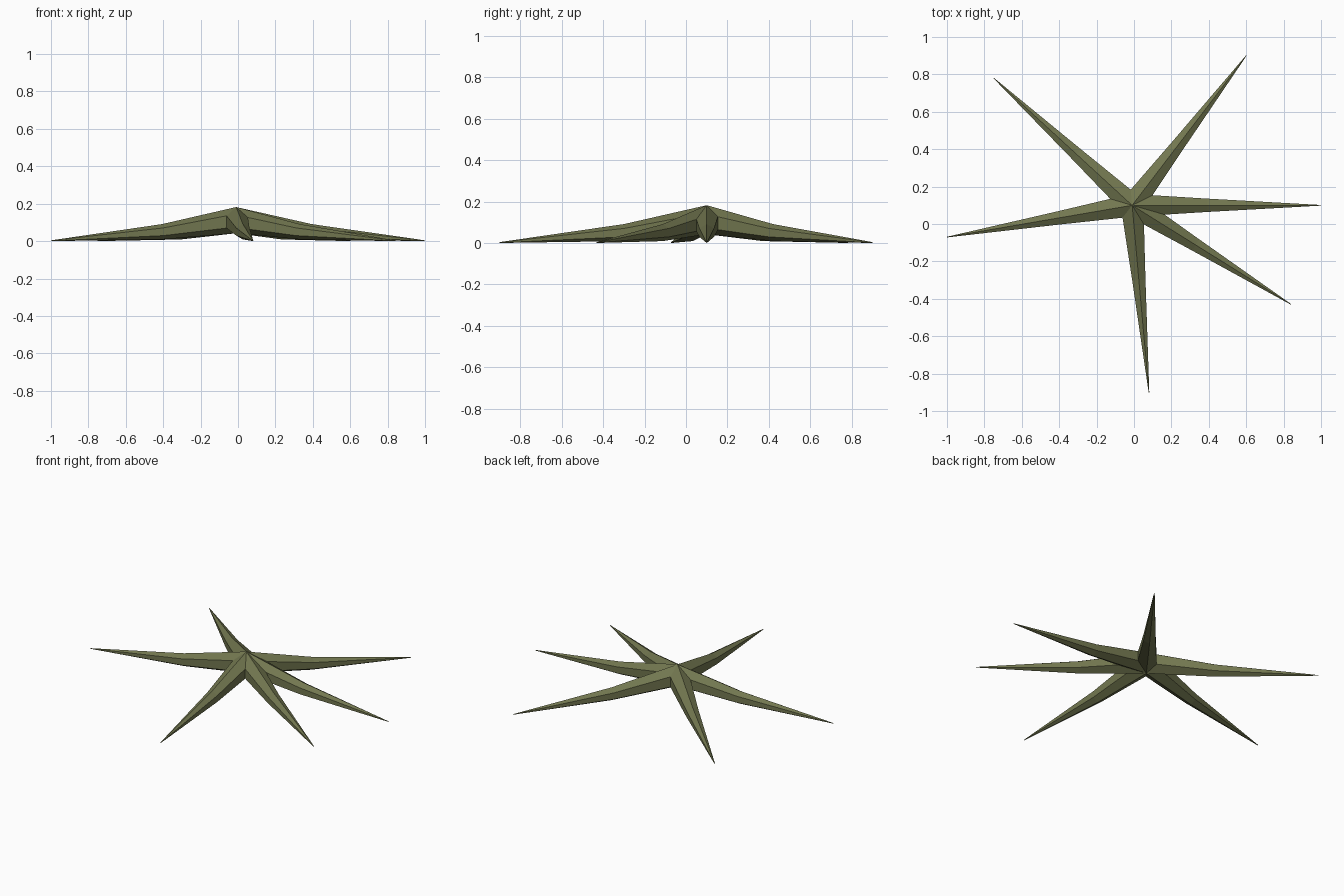
import bpy, bmesh, math

if "Cube" in bpy.data.objects:
    bpy.data.objects.remove(bpy.data.objects["Cube"])

# One dull olive colour for the whole star
mat = bpy.data.materials.new("olive")
mat.diffuse_color = (0.17, 0.185, 0.08, 1)
mat.use_nodes = True
mat.node_tree.nodes["Principled BSDF"].inputs["Base Color"].default_value = mat.diffuse_color

CENTRE = (-0.01, 0.10)
TIPS = [(0.60, 0.90), (-0.75, 0.78), (-1.0, -0.07),
        (0.08, -0.90), (0.84, -0.43), (1.0, 0.10)]
# (fraction along the arm, height of axis, radius of hexagon)
RINGS = [(0.0, 0.112, 0.07), (0.4, 0.05, 0.041), (1.0, 0.002, 0.002)]


def make_arm(name, tip):
    """Tapered six-sided arm drooping from the hub to the ground."""
    dx, dy = tip[0] - CENTRE[0], tip[1] - CENTRE[1]
    length = math.hypot(dx, dy)
    side = (-dy / length, dx / length)
    bm = bmesh.new()
    rings = []
    for t, z, r in RINGS:
        ring = []
        for i in range(6):
            a = math.radians(90 + 60 * i)
            s = r * math.cos(a)
            ring.append(bm.verts.new((CENTRE[0] + dx * t + side[0] * s,
                                      CENTRE[1] + dy * t + side[1] * s,
                                      z + r * math.sin(a))))
        rings.append(ring)
    for a, b in zip(rings, rings[1:]):
        for i in range(6):
            j = (i + 1) % 6
            bm.faces.new((a[i], a[j], b[j], b[i]))
    bm.faces.new(rings[0])
    bm.faces.new(rings[-1])
    bmesh.ops.recalc_face_normals(bm, faces=bm.faces)
    mesh = bpy.data.meshes.new(name)
    bm.to_mesh(mesh)
    bm.free()
    mesh.materials.append(mat)
    bpy.context.collection.objects.link(bpy.data.objects.new(name, mesh))


# Six arms meeting at the hub
for n, tip in enumerate(TIPS, 1):
    make_arm(f"arm_{n}", tip)
